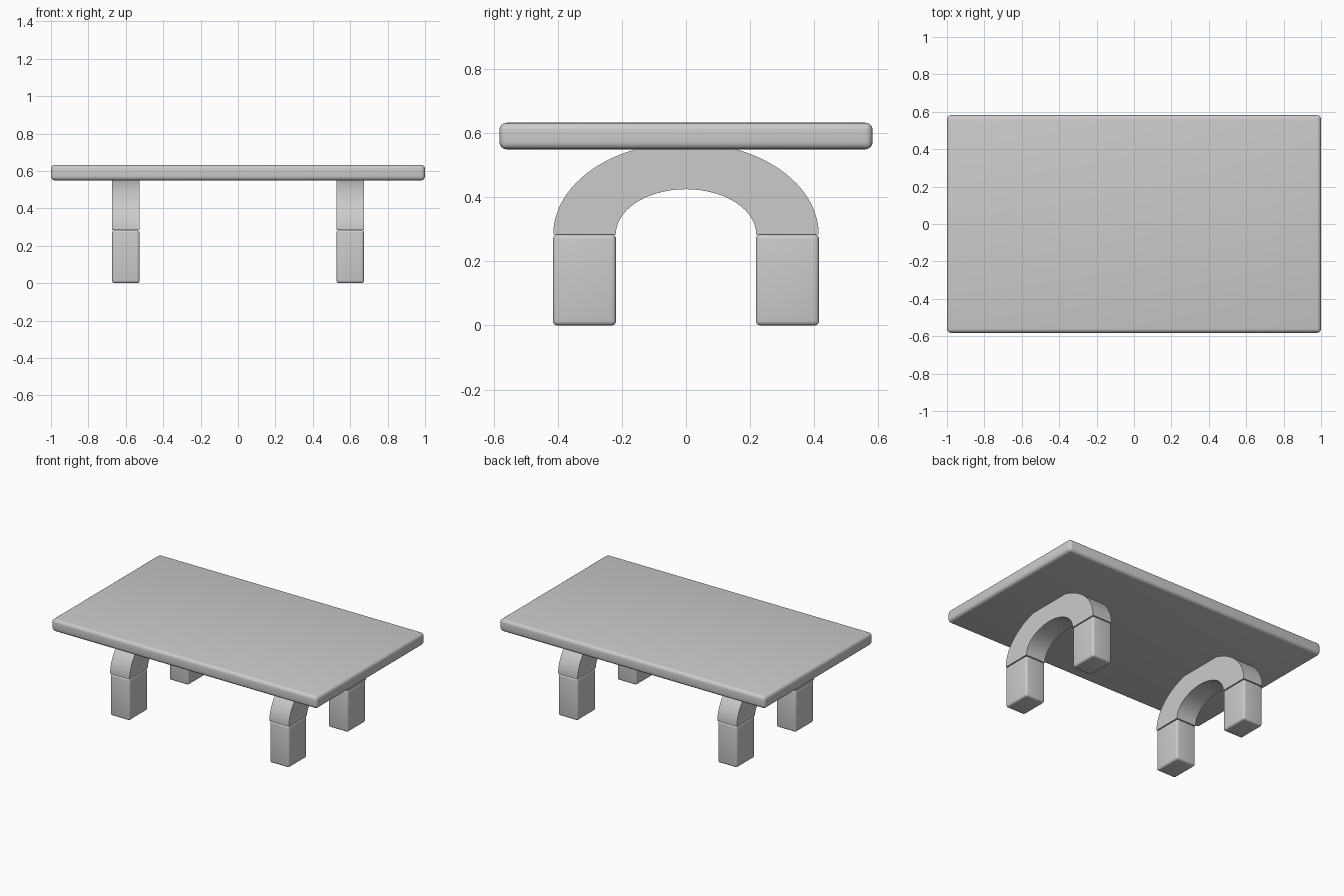
import bpy, bmesh, math

if "Cube" in bpy.data.objects:
    bpy.data.objects.remove(bpy.data.objects["Cube"])


def finish(obj):
    bpy.ops.object.select_all(action='DESELECT')
    obj.select_set(True)
    bpy.context.view_layer.objects.active = obj
    bpy.ops.object.shade_smooth_by_angle(angle=math.radians(35))


def mesh_object(name, bm):
    bmesh.ops.recalc_face_normals(bm, faces=bm.faces[:])
    mesh = bpy.data.meshes.new(name)
    bm.to_mesh(mesh)
    bm.free()
    obj = bpy.data.objects.new(name, mesh)
    bpy.context.collection.objects.link(obj)
    return obj


def rounded_box(name, center, size, radius):
    bm = bmesh.new()
    bmesh.ops.create_cube(bm, size=1)
    bmesh.ops.scale(bm, vec=size, verts=bm.verts[:])
    bmesh.ops.bevel(bm, geom=bm.edges[:], offset=radius, segments=4,
                    profile=0.5, affect='EDGES')
    obj = mesh_object(name, bm)
    obj.location = center
    finish(obj)


def arch(name, x, width, base_z, outer, inner, steps=48):
    # elliptical band from four-point cross-sections, capped at both feet
    bm = bmesh.new()
    rings = []
    for i in range(steps + 1):
        a = math.pi * i / steps
        c, s = math.cos(a), math.sin(a)
        rings.append([bm.verts.new((x + dx, r[0] * c, base_z + r[1] * s))
                      for r, dx in ((outer, -width / 2), (outer, width / 2),
                                    (inner, width / 2), (inner, -width / 2))])
    for p, q in zip(rings, rings[1:]):
        for k in range(4):
            n = (k + 1) % 4
            bm.faces.new((p[k], p[n], q[n], q[k]))
    bm.faces.new(rings[0])
    bm.faces.new(rings[-1])
    finish(mesh_object(name, bm))


LEG_TOP, WIDTH = 0.284, 0.147

# Tabletop
rounded_box("tabletop", (0, 0, 0.591), (2.0, 1.164, 0.083), 0.022)

# Two arched supports, each standing on a front and a back leg
for side, x in (("left", -0.6), ("right", 0.6)):
    arch(side + "_arch", x, WIDTH, LEG_TOP, (0.414, 0.287), (0.219, 0.141))
    for end, y in (("front", -0.3165), ("back", 0.3165)):
        rounded_box(f"{side}_{end}_leg", (x, y, LEG_TOP / 2),
                    (WIDTH, 0.197, LEG_TOP), 0.014)
